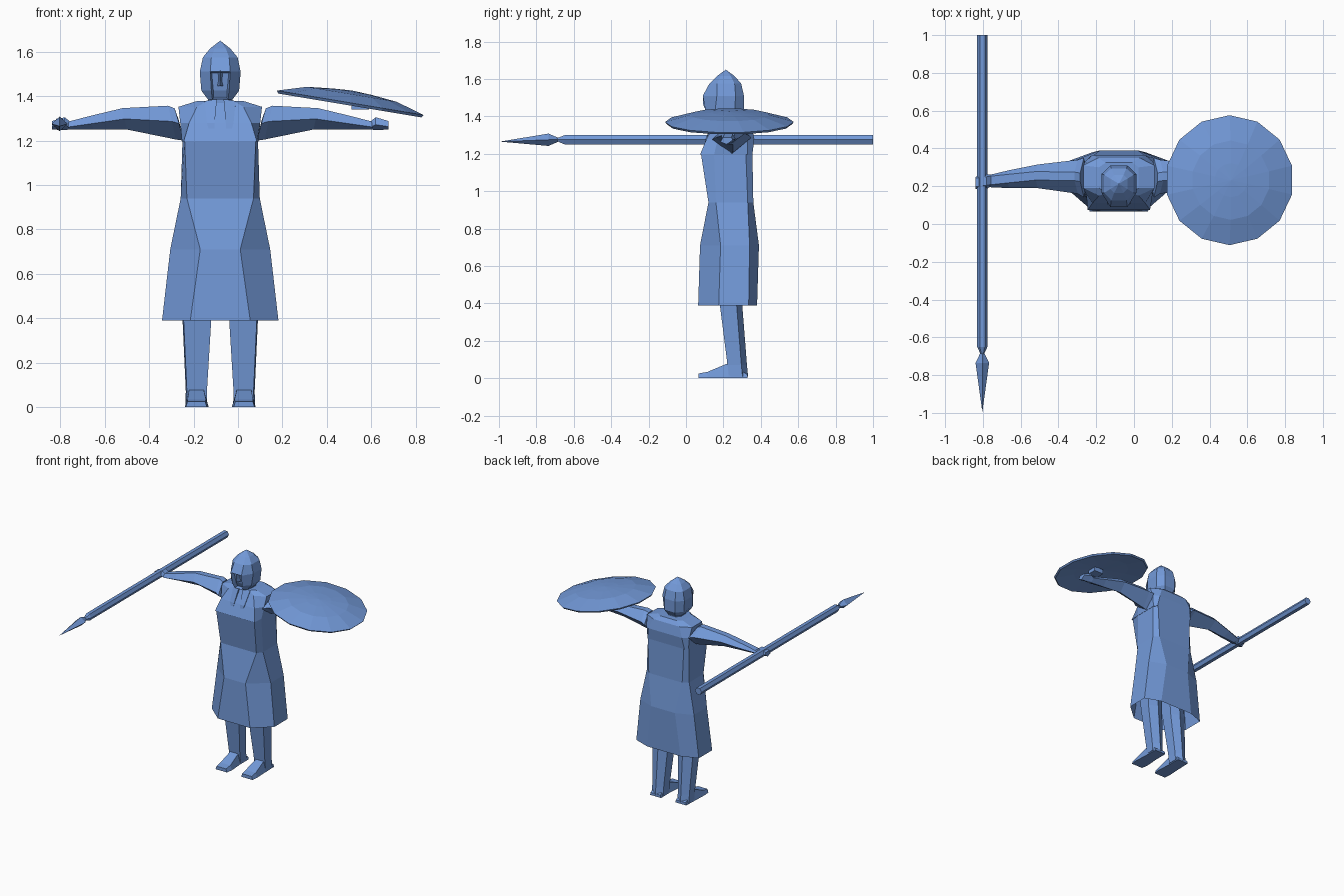
import bpy, bmesh, math
from mathutils import Vector, Matrix

CX = -0.08  # centre line of the figure
blue = bpy.data.materials.new("steel blue")
blue.diffuse_color = (0.17, 0.32, 0.69, 1)


def finish(bm, name):
    bmesh.ops.recalc_face_normals(bm, faces=bm.faces)
    mesh = bpy.data.meshes.new(name)
    bm.to_mesh(mesh)
    bm.free()
    mesh.materials.append(blue)
    ob = bpy.data.objects.new(name, mesh)
    bpy.context.collection.objects.link(ob)
    return ob


def loft(rings, cap_start=True, cap_end=True):
    """Skin equal-length rings; a single-point ring closes to a tip."""
    bm = bmesh.new()
    vs = [[bm.verts.new(p) for p in r] for r in rings]
    for a, b in zip(vs, vs[1:]):
        n = max(len(a), len(b))
        for i in range(n):
            j = (i + 1) % n
            quad = [a[i % len(a)], a[j % len(a)], b[j % len(b)], b[i % len(b)]]
            bm.faces.new(list(dict.fromkeys(quad)))
    if cap_start and len(vs[0]) > 2:
        bm.faces.new(vs[0][::-1])
    if cap_end and len(vs[-1]) > 2:
        bm.faces.new(vs[-1])
    return bm


def octagon(z, front_w, side_w, back_w, y0, y1, y2, y3):
    """Body section: front y0, side corners y1 and y2, back y3."""
    half = [(front_w, y0), (side_w, y1), (side_w, y2), (back_w, y3)]
    return [(CX + w, y, z) for w, y in half] + [(CX - w, y, z) for w, y in half[::-1]]


# Robe, open at the hem
finish(loft([
    octagon(0.39, 0.135, 0.262, 0.14, 0.065, 0.175, 0.335, 0.38),
    octagon(0.71, 0.09, 0.225, 0.10, 0.075, 0.185, 0.34, 0.39),
    octagon(0.94, 0.15, 0.178, 0.14, 0.12, 0.16, 0.33, 0.36),
    octagon(1.20, 0.16, 0.170, 0.15, 0.08, 0.15, 0.32, 0.355),
], cap_start=False), "robe")

# Mantle over chest and shoulders
finish(loft([
    octagon(1.195, 0.165, 0.172, 0.155, 0.075, 0.15, 0.33, 0.355),
    octagon(1.28, 0.14, 0.180, 0.14, 0.11, 0.17, 0.33, 0.365),
    octagon(1.352, 0.105, 0.188, 0.11, 0.15, 0.19, 0.31, 0.35),
    octagon(1.378, 0.06, 0.105, 0.07, 0.165, 0.19, 0.30, 0.325),
]), "mantle")

# Raised collar panels on the chest
for s in (-1, 1):
    finish(loft([
        [(CX + s * x, y, z) for x, y, z in ring] for ring in (
            [(0.03, 0.09, 1.21), (0.04, 0.09, 1.21), (0.04, 0.13, 1.21), (0.03, 0.13, 1.21)],
            [(0.025, 0.105, 1.28), (0.06, 0.105, 1.28), (0.06, 0.16, 1.28), (0.025, 0.16, 1.28)],
            [(0.015, 0.15, 1.388), (0.07, 0.16, 1.378), (0.07, 0.21, 1.375), (0.015, 0.21, 1.388)],
        )]), "collar_panel")

# Neck
finish(loft([octagon(z, 0.03, 0.055, 0.03, 0.16, 0.19, 0.25, 0.28) for z in (1.35, 1.43)]), "neck")

# Helmet with a recessed face opening
bm = loft([
    octagon(1.385, 0.035, 0.055, 0.03, 0.125, 0.15, 0.25, 0.285),
    octagon(1.425, 0.04, 0.085, 0.045, 0.105, 0.155, 0.26, 0.31),
    octagon(1.51, 0.045, 0.092, 0.045, 0.09, 0.165, 0.265, 0.31),
    octagon(1.575, 0.04, 0.078, 0.04, 0.125, 0.165, 0.26, 0.295),
    octagon(1.615, 0.025, 0.045, 0.025, 0.165, 0.185, 0.24, 0.26),
    [(CX, 0.213, 1.65)],
])
bm.normal_update()
face = [f for f in bm.faces if f.calc_center_median().y < 0.125
        and 1.39 < f.calc_center_median().z < 1.51 and abs(f.calc_center_median().x - CX) < 0.01]
bmesh.ops.inset_region(bm, faces=face, thickness=0.009)
bmesh.ops.translate(bm, vec=(0, 0.03, 0), verts=list({v for f in face for v in f.verts}))
finish(bm, "helmet")

# Nose guard
finish(loft([
    [(CX - w, 0.13, z), (CX, y, z), (CX + w, 0.13, z)]
    for z, w, y in ((1.445, 0.013, 0.098), (1.47, 0.008, 0.09), (1.515, 0.014, 0.09))]), "nose_guard")

# Arms: (top offset, bottom offset, bottom z, top z, front y, back y)
ARM = [(0.205, 0.165, 1.20, 1.345, 0.14, 0.35), (0.235, 0.20, 1.205, 1.357, 0.16, 0.34),
       (0.44, 0.42, 1.25, 1.346, 0.19, 0.315), (0.59, 0.57, 1.25, 1.31, 0.19, 0.285),
       (0.685, 0.685, 1.25, 1.285, 0.195, 0.26)]
HAND = [(0.675, 0.68, 1.25, 1.285, 0.20, 0.26), (0.70, 0.70, 1.247, 1.305, 0.185, 0.265),
        (0.758, 0.758, 1.25, 1.288, 0.185, 0.25)]


def limb_rings(data, s):
    rings = []
    for t, b, z0, z1, y0, y1 in data:
        m, zm, ym = (t + b) / 2, z0 + (z1 - z0) * 0.6, (y0 + y1) / 2
        rings.append([(CX + s * x, y, z) for x, y, z in (
            (b, ym, z0), (m, y0, zm - 0.01), (t, ym - 0.02, z1), (t, ym + 0.025, z1), (m, y1, zm))])
    return rings


for s, side in ((-1, "right"), (1, "left")):
    finish(loft(limb_rings(ARM, s)), side + "_arm")
    finish(loft(limb_rings(HAND, s)), side + "_hand")

    # Leg tapering to the ankle
    finish(loft([
        [(CX + s * x, y, z) for x, y in ((x0, y0), (x1, y0), (x1 + 0.005, y1 - 0.03),
                                        ((x0 + x1) / 2, y1), (x0, y1 - 0.03))]
        for z, x0, x1, y0, y1 in ((0.66, 0.03, 0.165, 0.15, 0.29), (0.40, 0.04, 0.165, 0.18, 0.30),
                                  (0.07, 0.06, 0.15, 0.222, 0.326), (0.01, 0.058, 0.152, 0.23, 0.332))
    ]), side + "_leg")

    # Foot: wedge from heel to toe
    finish(loft([
        [(CX + s * a, y, 0), (CX + s * b, y, 0), (CX + s * (b - i), y, z), (CX + s * (a + i), y, z)]
        for y, a, b, i, z in ((0.328, 0.06, 0.152, 0.005, 0.02), (0.225, 0.06, 0.155, 0.015, 0.08),
                              (0.115, 0.052, 0.16, 0.012, 0.034), (0.067, 0.06, 0.155, 0.008, 0.025))
    ]), side + "_foot")


# Spear: shaft, socket and pointed head along y
def spear_ring(y, rx, rz, n):
    return [(-0.803 + rx * math.cos(math.tau * i / n), y,
             1.275 + rz * math.sin(math.tau * i / n)) for i in range(n)]


finish(loft([spear_ring(1.0, 0.027, 0.028, 6), spear_ring(-0.65, 0.027, 0.028, 6),
             spear_ring(-0.69, 0.009, 0.009, 6)]), "spear_shaft")
finish(loft([spear_ring(-0.68, 0.009, 0.009, 4), spear_ring(-0.735, 0.036, 0.033, 4),
             [(-0.803, -0.995, 1.265)]]), "spear_head")

# Shield: tilted shallow dome with fourteen sides
tilt = Matrix.Rotation(math.atan2(0.11, 0.66), 4, 'Y')
place = Matrix.Translation((0.505, 0.232, 1.366)) @ tilt


def shield_ring(r, h):
    return [place @ Vector((r * math.sin(math.tau * i / 14), r * math.cos(math.tau * i / 14), h))
            for i in range(14)]


finish(loft([
    [place @ Vector((0, 0, 0.022))], shield_ring(0.20, 0.008), shield_ring(0.335, -0.008),
    shield_ring(0.344, 0.004), shield_ring(0.21, 0.043), shield_ring(0.09, 0.055),
    [place @ Vector((0, 0, 0.06))],
]), "shield")

# Shield grip reaching down to the hand
finish(loft([[(x + dx, y, z) for dx, y in ((-0.04, 0.19), (0.04, 0.19), (0.04, 0.26), (-0.04, 0.26))]
             for x, z in ((0.55, 1.34), (0.55, 1.375))]), "shield_grip")
